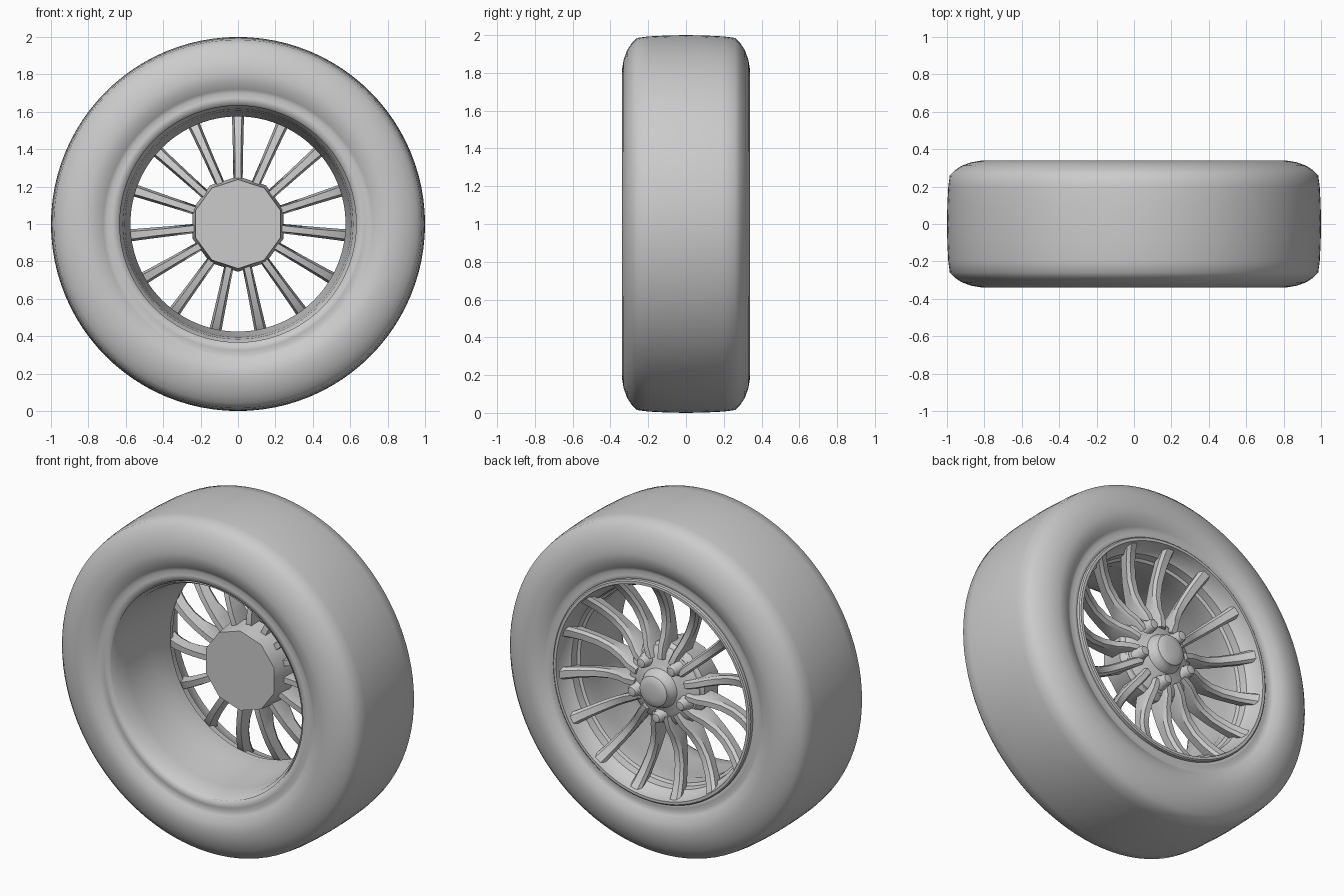
import bpy, bmesh
from math import sin, cos, pi, radians

if "Cube" in bpy.data.objects:
    bpy.data.objects.remove(bpy.data.objects["Cube"])


def finish(bm, name, angle=35):
    bmesh.ops.remove_doubles(bm, verts=bm.verts, dist=1e-5)
    me = bpy.data.meshes.new(name)
    bm.to_mesh(me)
    bm.free()
    ob = bpy.data.objects.new(name, me)
    bpy.context.collection.objects.link(ob)
    bpy.ops.object.select_all(action='DESELECT')
    ob.select_set(True)
    bpy.context.view_layer.objects.active = ob
    bpy.ops.object.shade_smooth_by_angle(angle=radians(angle))
    return ob


def lathe(bm, profile, n, cx=0, cz=1, start=pi / 2):
    """Spin (radius, y) points about a y-parallel axis; +y order faces outward."""
    rings = []
    for r, y in profile:
        rings.append([bm.verts.new((cx + r * cos(start + 2 * pi * j / n), y,
                                    cz + r * sin(start + 2 * pi * j / n)))
                      for j in range(n)])
    for a, b in zip(rings, rings[1:]):
        for j in range(n):
            k = (j + 1) % n
            bm.faces.new((a[j], b[j], b[k], a[k]))


# Tyre: half profile from bead to tread centre, mirrored
half = [(.628, .27), (.64, .30), (.675, .306), (.70, .297), (.72, .31), (.76, .332),
        (.81, .34), (.87, .33), (.92, .312), (.957, .288), (.985, .26), (.993, .2), (.998, .1)]
bm = bmesh.new()
lathe(bm, [(r, -y) for r, y in half] + [(1, 0)] + half[::-1], 96)
finish(bm, "tyre", 60)

# Rim: outer lip, stepped cone, then barrel widening to the open side
bm = bmesh.new()
lathe(bm, [(.655, .29), (.655, .322), (.648, .328), (.632, .328), (.628, .31), (.612, .25),
           (.595, .235), (.59, .19), (.575, .18), (.575, .10), (.59, .03), (.605, -.18),
           (.615, -.27), (.635, -.302)], 96)
finish(bm, "rim_barrel")

# Spokes: stations of radius, face y, back y, face half width, back half width
stations = [(.17, .25, .10, .024, .018), (.24, .243, .10, .025, .017),
            (.30, .218, .105, .026, .016), (.38, .205, .12, .027, .016),
            (.46, .217, .142, .029, .017), (.54, .25, .175, .031, .019),
            (.60, .287, .205, .034, .022), (.637, .315, .24, .037, .025)]
bm = bmesh.new()
for i in range(15):
    a = pi / 2 + 2 * pi * i / 15
    rings = []
    for r, yf, yb, wf, wb in stations:
        ch = .02
        section = [(-wb, yb), (-wf, yf - ch), (-wf * .6, yf),
                   (wf * .6, yf), (wf, yf - ch), (wb, yb)]
        rings.append([bm.verts.new((r * cos(a) - t * sin(a), y, 1 + r * sin(a) + t * cos(a)))
                      for t, y in section])
    for p, q in zip(rings, rings[1:]):
        for j in range(6):
            k = (j + 1) % 6
            bm.faces.new((p[j], p[k], q[k], q[j]))
    bm.faces.new(rings[0])
    bm.faces.new(rings[-1][::-1])
bmesh.ops.recalc_face_normals(bm, faces=bm.faces)
finish(bm, "spokes")

# Ten-sided hub drum on the inner side
bm = bmesh.new()
lathe(bm, [(0, .02), (.238, .02), (.255, .17), (.225, .21), (0, .21)], 10)
finish(bm, "hub_drum", 40)

# Hub face with raised domed centre cap
bm = bmesh.new()
lathe(bm, [(.235, .17), (.23, .20), (.205, .222), (.15, .235), (.115, .25), (.10, .285),
           (.092, .295), (.09, .31), (.08, .318), (.045, .324), (0, .326)], 48)
finish(bm, "hub_face_and_cap")

# Five rounded lug nuts
bm = bmesh.new()
for i in range(5):
    a = -pi / 2 + 2 * pi * i / 5
    lathe(bm, [(.045, .18), (.043, .235), (.034, .245), (.033, .275), (.025, .288), (0, .293)],
          16, .168 * cos(a), 1 + .168 * sin(a))
finish(bm, "lug_nuts", 40)
